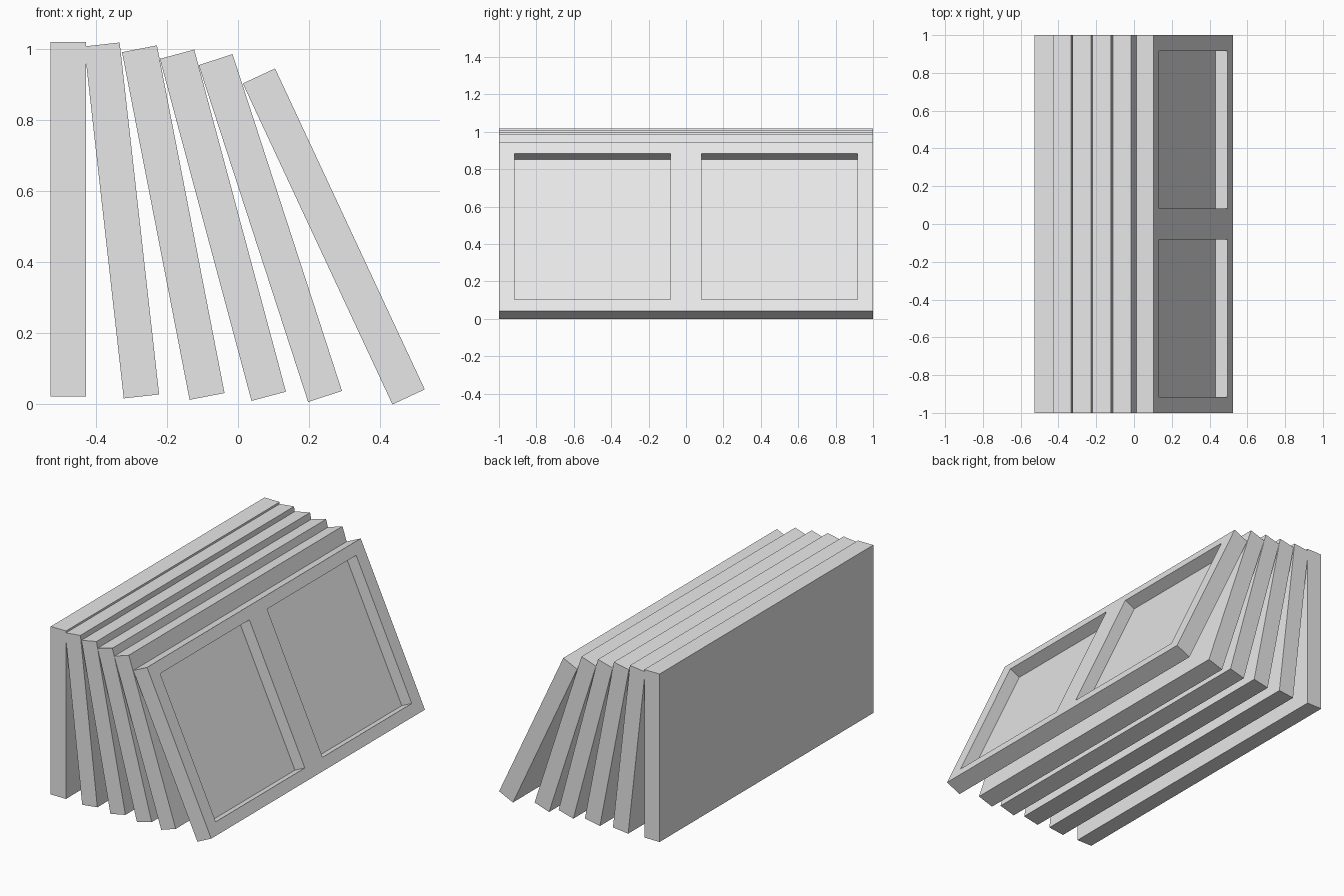
import bpy, bmesh, math
from mathutils import Matrix, Vector

cube = bpy.data.objects.get("Cube")
if cube:
    bpy.data.objects.remove(cube, do_unlink=True)

THICK, LENGTH, HEIGHT = 0.1, 2.0, 0.995
RECESS = 0.072
WINDOW_Y = (0.083, 0.917)      # inner and outer edge, mirrored in y
WINDOW_Z = (0.067, 0.928)      # along the panel height

grey = bpy.data.materials.new("light_grey")
grey.use_nodes = True
grey.diffuse_color = (0.8, 0.8, 0.8, 1)
grey.node_tree.nodes["Principled BSDF"].inputs["Base Color"].default_value = (0.8, 0.8, 0.8, 1)


def cut_windows(bm):
    """Sink two rectangular recesses into the +x side of a panel."""
    cuts = [((0, s * y, 0), (0, 1, 0)) for s in (-1, 1) for y in WINDOW_Y]
    cuts += [((0, 0, z), (0, 0, 1)) for z in WINDOW_Z]
    for point, normal in cuts:
        bmesh.ops.bisect_plane(bm, geom=bm.verts[:] + bm.edges[:] + bm.faces[:],
                               plane_co=point, plane_no=normal)
    bm.normal_update()
    windows = []
    for f in bm.faces:
        c = f.calc_center_median()
        if (f.normal.x > 0.9 and WINDOW_Y[0] < abs(c.y) < WINDOW_Y[1]
                and WINDOW_Z[0] < c.z < WINDOW_Z[1]):
            windows.append(f)
    walls = bmesh.ops.extrude_discrete_faces(bm, faces=windows)
    for f in walls["faces"]:
        bmesh.ops.translate(bm, verts=f.verts[:], vec=(-RECESS, 0, 0))
    bmesh.ops.recalc_face_normals(bm, faces=bm.faces[:])


def panel(name, x, z, lean, recessed=False):
    """Slab pivoting on its lower left edge, leaning towards -x."""
    bm = bmesh.new()
    bmesh.ops.create_cube(bm, size=1, matrix=Matrix.Translation((THICK / 2, 0, HEIGHT / 2))
                          @ Matrix.Diagonal((THICK, LENGTH, HEIGHT, 1)))
    if recessed:
        cut_windows(bm)
    mesh = bpy.data.meshes.new(name)
    bm.to_mesh(mesh)
    bm.free()
    mesh.materials.append(grey)
    obj = bpy.data.objects.new(name, mesh)
    obj.location = Vector((x, 0, z))
    obj.rotation_euler.y = -math.radians(lean)
    bpy.context.collection.objects.link(obj)


# Upright slab and the slabs leaning against it
panel("upright_panel", -0.527, 0.023, 0)
leaning = [(-0.321, 0.017, 6.4), (-0.136, 0.013, 11), (0.038, 0.010, 15), (0.197, 0.007, 18)]
for i, (x, z, lean) in enumerate(leaning, 1):
    panel(f"leaning_panel_{i}", x, z, lean)

# Outermost slab with two recessed fields
panel("outer_recessed_panel", 0.434, 0.0, 25, recessed=True)
